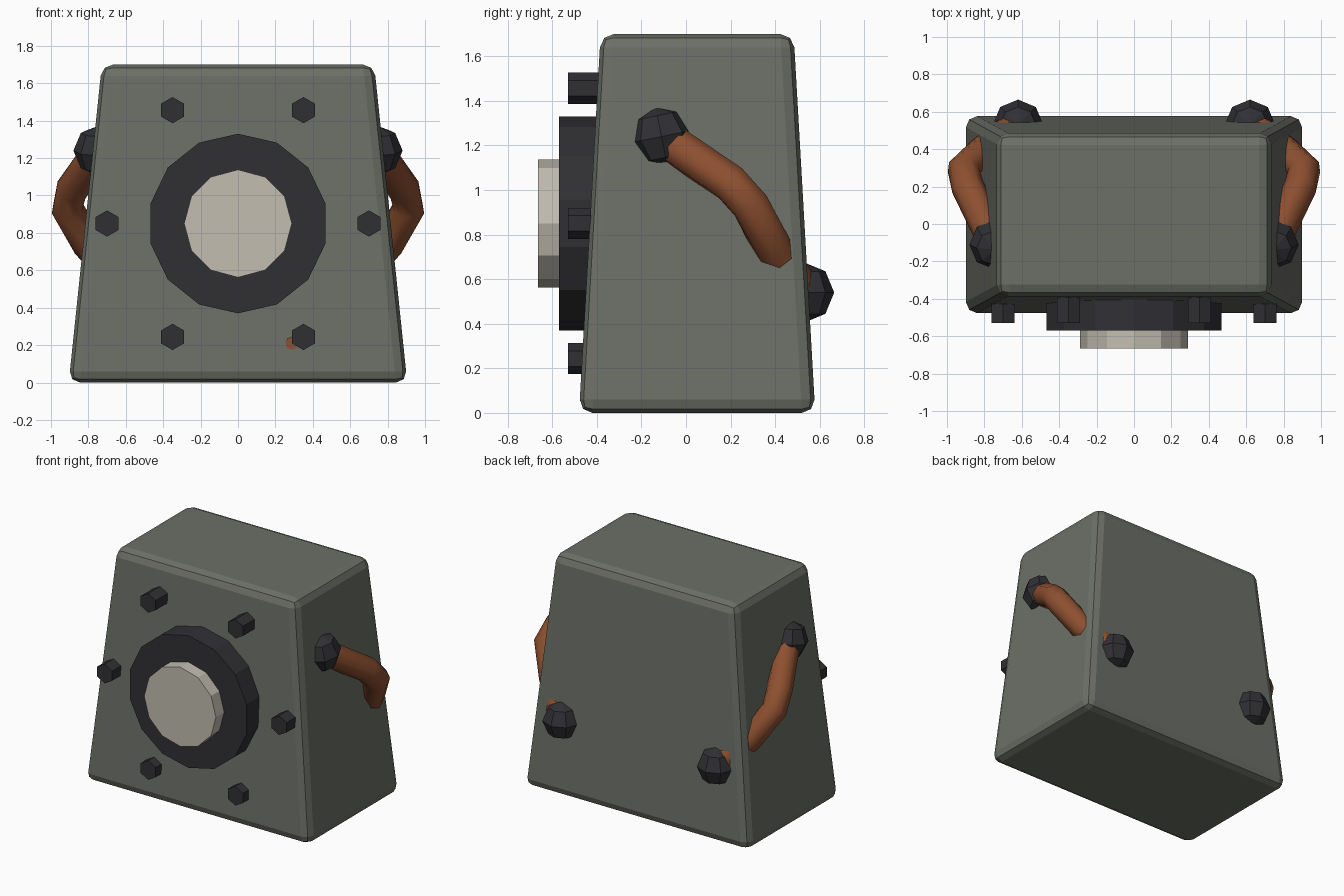
import bpy, bmesh, math
from mathutils import Matrix, Vector

if "Cube" in bpy.data.objects:
    bpy.data.objects.remove(bpy.data.objects["Cube"])


def material(name, rgb):
    m = bpy.data.materials.new(name)
    m.diffuse_color = (*rgb, 1)
    m.use_nodes = True
    m.node_tree.nodes["Principled BSDF"].inputs["Base Color"].default_value = m.diffuse_color
    return m


BODY = material("grey_green", (0.15, 0.16, 0.135))
DARK = material("dark_metal", (0.03, 0.029, 0.034))
CREAM = material("cream", (0.54, 0.51, 0.44))
RUST = material("rust_orange", (0.27, 0.08, 0.03))


def add_mesh(name, bm, mat):
    bmesh.ops.recalc_face_normals(bm, faces=bm.faces)
    me = bpy.data.meshes.new(name)
    bm.to_mesh(me)
    bm.free()
    me.materials.append(mat)
    ob = bpy.data.objects.new(name, me)
    bpy.context.collection.objects.link(ob)
    return ob


def front_cylinder(name, x, z, radius, sides, y0, y1, mat):
    """Cylinder along y with one corner pointing straight up."""
    bm = bmesh.new()
    rings = []
    for y in (y0, y1):
        ring = []
        for i in range(sides):
            a = 2 * math.pi * i / sides
            ring.append(bm.verts.new((x + radius * math.sin(a), y, z + radius * math.cos(a))))
        rings.append(ring)
        bm.faces.new(ring)
    for i in range(sides):
        j = (i + 1) % sides
        bm.faces.new((rings[0][i], rings[0][j], rings[1][j], rings[1][i]))
    return add_mesh(name, bm, mat)


def socket(name, centre, tilt, axis):
    """Low-poly ball half sunk into the body."""
    bm = bmesh.new()
    bmesh.ops.create_uvsphere(
        bm, u_segments=8, v_segments=4, radius=0.135,
        matrix=Matrix.Translation(centre) @ Matrix.Rotation(tilt, 4, axis))
    return add_mesh(name, bm, DARK)


def cable(name, points, radius):
    cu = bpy.data.curves.new(name, 'CURVE')
    cu.dimensions = '3D'
    cu.bevel_depth = radius
    cu.bevel_resolution = 2
    cu.use_fill_caps = True
    sp = cu.splines.new('POLY')
    sp.points.add(len(points) - 1)
    for p, co in zip(sp.points, points):
        p.co = (*co, 1)
    sp.use_smooth = True
    cu.materials.append(RUST)
    ob = bpy.data.objects.new(name, cu)
    bpy.context.collection.objects.link(ob)
    return ob


# tapered cabinet with chamfered edges
bm = bmesh.new()
bmesh.ops.create_cube(bm, size=2)
for v in bm.verts:
    top = v.co.z > 0
    hx, hy = (0.728, 0.433) if top else (0.905, 0.53)
    v.co = Vector((v.co.x * hx, 0.05 + v.co.y * hy, 1.70 if top else 0))
bmesh.ops.bevel(bm, geom=bm.edges[:], offset=0.06, offset_type='OFFSET',
                segments=2, profile=0.5, affect='EDGES')
add_mesh("body", bm, BODY)

# round front ring and its centre disc
front_cylinder("front_ring", 0, 0.85, 0.48, 14, -0.57, -0.38, DARK)
front_cylinder("front_disc", 0, 0.85, 0.288, 12, -0.665, -0.5, CREAM)

# six hexagonal bolts around the ring
for i in range(6):
    a = i * math.pi / 3
    front_cylinder(f"bolt_{i + 1}", 0.70 * math.cos(a), 0.85 + 0.70 * math.sin(a),
                   0.07, 6, -0.53, -0.38, DARK)

# sockets and the cables looping from each side round to the back
for side, s in (("right", 1), ("left", -1)):
    socket(f"{side}_side_socket", (s * 0.745, -0.11, 1.24), 0.2, 'X')
    socket(f"{side}_back_socket", (s * 0.62, 0.53, 0.54), 0.0, 'X')
    path = [(0.74, -0.11, 1.24), (0.89, 0.20, 1.03), (0.912, 0.29, 0.93),
            (0.80, 0.39, 0.74), (0.62, 0.53, 0.54)]
    cable(f"{side}_cable", [(s * x, y, z) for x, y, z in path], 0.088)

# small cable end just poking through the lower front
cable("cable_stub", [(0.288, -0.40, 0.21), (0.288, -0.475, 0.21)], 0.035)
